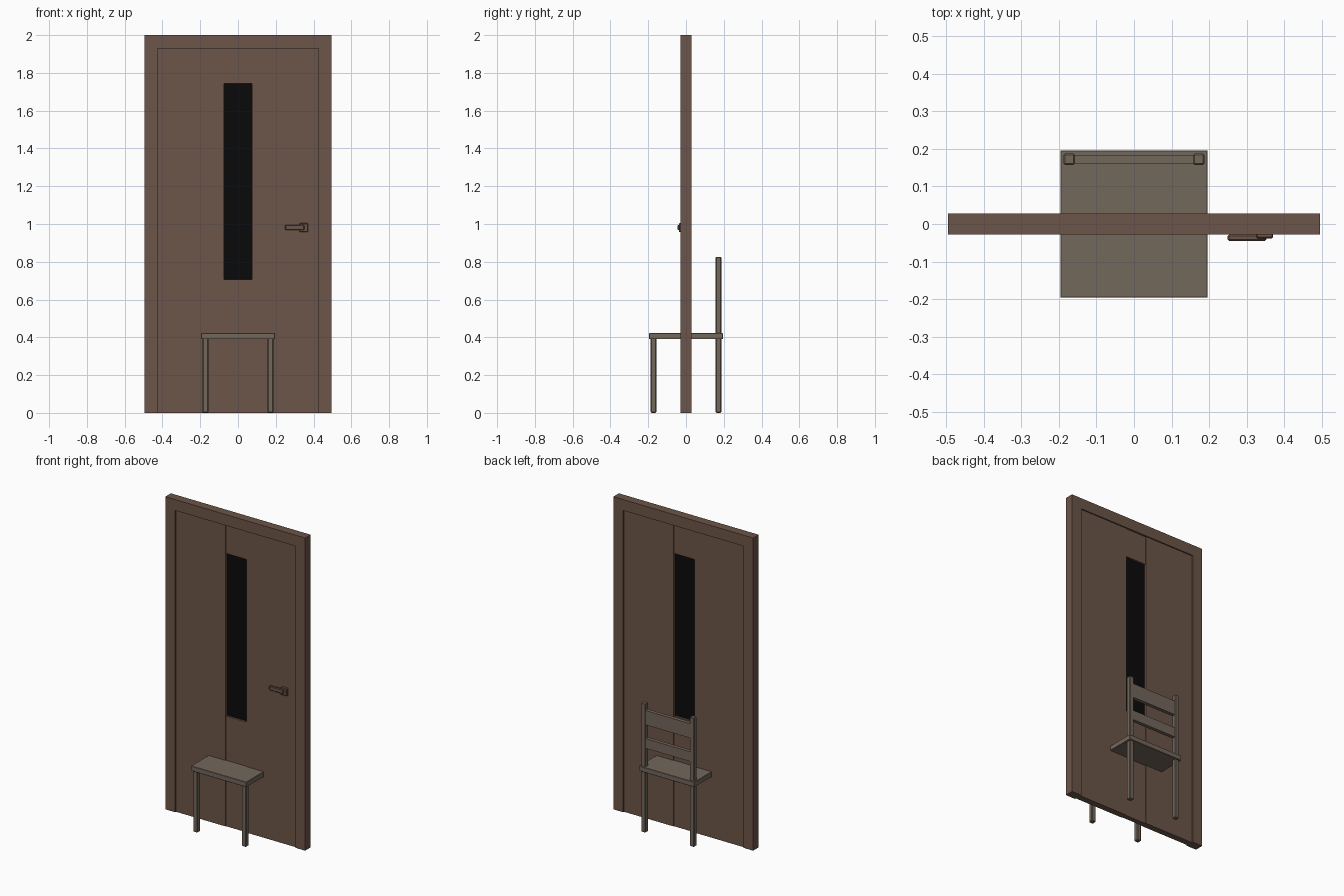
import bpy

if "Cube" in bpy.data.objects:
    bpy.data.objects.remove(bpy.data.objects["Cube"])


def material(name, color):
    m = bpy.data.materials.new(name)
    m.diffuse_color = (*color, 1)
    m.use_nodes = True
    m.node_tree.nodes["Principled BSDF"].inputs["Base Color"].default_value = m.diffuse_color
    return m


DOOR = material("door_brown", (0.15, 0.09, 0.066))
CHAIR = material("chair_taupe", (0.17, 0.135, 0.105))
GLASS = material("dark_glass", (0.003, 0.003, 0.003))


def box(name, x, y, z, mat, bevel=0.0):
    """Box spanning the (min, max) ranges x, y and z."""
    mid = [(r[0] + r[1]) / 2 for r in (x, y, z)]
    bpy.ops.mesh.primitive_cube_add(size=1, location=mid)
    ob = bpy.context.object
    ob.name = name
    ob.scale = [r[1] - r[0] for r in (x, y, z)]
    bpy.ops.object.transform_apply(location=False, rotation=False, scale=True)
    ob.data.materials.append(mat)
    if bevel:
        mod = ob.modifiers.new("edge", 'BEVEL')
        mod.width = bevel
        mod.segments = 1
    return ob


def pair(name, x, y, z, mat, bevel=0.0):
    """Box and its mirror image across x = 0."""
    box("right_" + name, x, y, z, mat, bevel)
    box("left_" + name, (-x[1], -x[0]), y, z, mat, bevel)


def sym(h):
    return (-h, h)


# Door frame: two jambs and a lintel
pair("jamb", (0.425, 0.495), sym(0.028), (0, 1.93), DOOR)
box("lintel", sym(0.495), sym(0.028), (1.93, 2.0), DOOR)

# Door leaf: wide side panels, recessed centre strip with a window
pair("door_panel", (0.075, 0.425), sym(0.02), (0, 1.93), DOOR)
box("strip_lower", sym(0.075), sym(0.016), (0, 0.705), DOOR)
box("strip_upper", sym(0.075), sym(0.016), (1.745, 1.93), DOOR)
box("window", sym(0.075), sym(0.004), (0.705, 1.745), GLASS)

# Handle on the front only
box("handle_plate", (0.326, 0.37), (-0.038, -0.018), (0.957, 1.004), DOOR, 0.003)
box("handle_lever", (0.249, 0.352), (-0.045, -0.028), (0.968, 0.995), DOOR, 0.004)

# Chair: seat, legs, tall back posts and two slats
box("seat", sym(0.196), sym(0.196), (0.39, 0.422), CHAIR, 0.002)
pair("front_leg", (0.157, 0.187), (-0.187, -0.157), (0, 0.395), CHAIR, 0.004)
pair("back_post", (0.157, 0.187), (0.157, 0.187), (0, 0.826), CHAIR, 0.004)
for name, z in (("upper_slat", (0.69, 0.782)), ("lower_slat", (0.54, 0.602))):
    box(name, sym(0.16), (0.161, 0.184), z, CHAIR)
